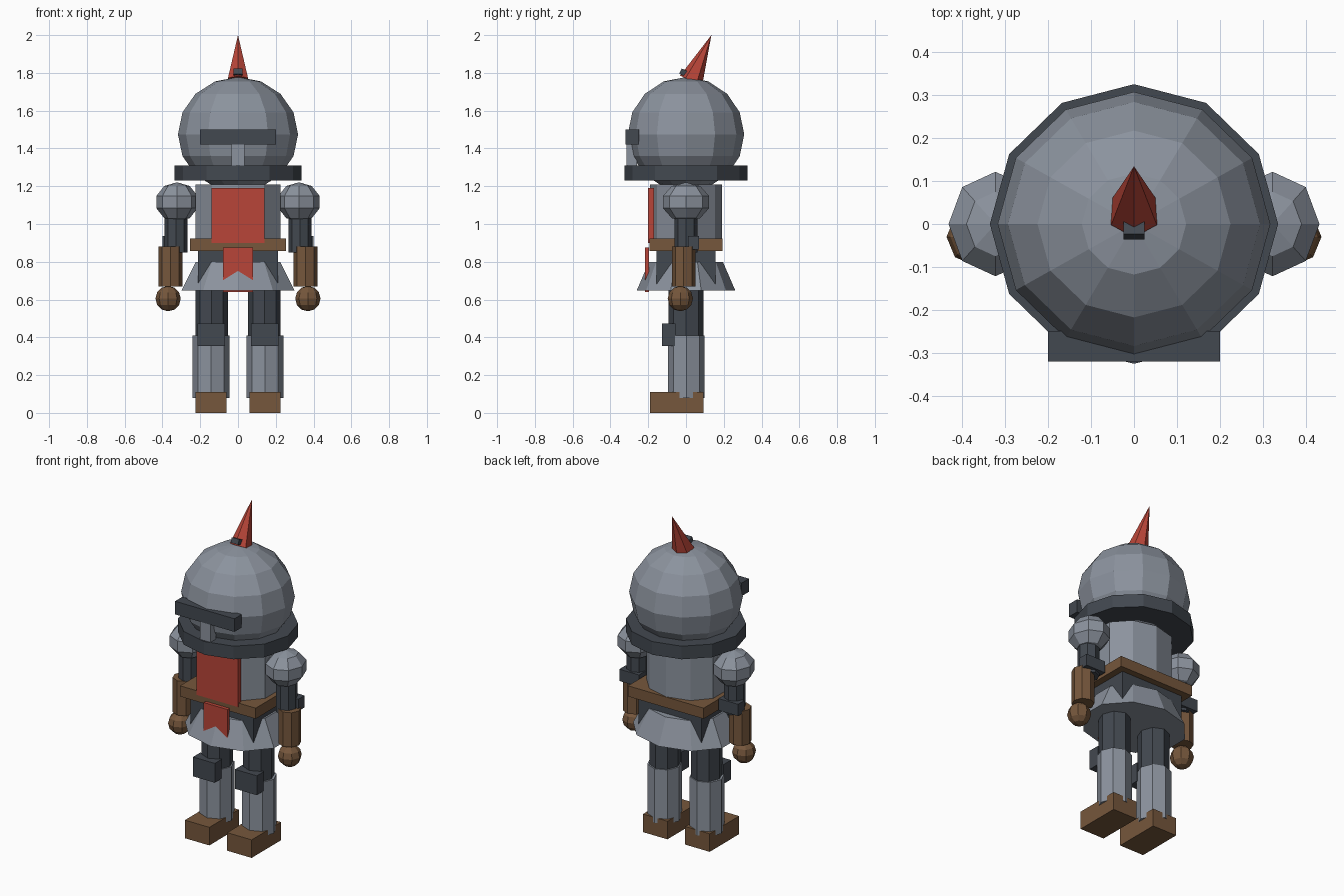
import bpy, math

if "Cube" in bpy.data.objects:
    bpy.data.objects.remove(bpy.data.objects["Cube"])


def material(name, r, g, b):
    m = bpy.data.materials.new(name)
    m.diffuse_color = (r, g, b, 1)
    m.use_nodes = True
    m.node_tree.nodes["Principled BSDF"].inputs["Base Color"].default_value = m.diffuse_color
    return m


STEEL = material("steel", 0.26, 0.29, 0.34)
DARK = material("dark_steel", 0.055, 0.065, 0.08)
RED = material("red_cloth", 0.48, 0.06, 0.04)
LEATHER = material("brown_leather", 0.18, 0.095, 0.045)


def finish(name, mat, scale):
    o = bpy.context.object
    o.name = name
    o.scale = scale
    o.data.materials.append(mat)
    return o


def box(name, mat, x, y, z):
    """Box from (min, max) ranges on each axis."""
    bpy.ops.mesh.primitive_cube_add(size=1, location=[sum(r) / 2 for r in (x, y, z)])
    return finish(name, mat, [r[1] - r[0] for r in (x, y, z)])


def frustum(name, mat, sides, x, y, z, bottom, top=None, squash=(1, 1)):
    """Upright prism, or tapered when top differs from bottom."""
    bpy.ops.mesh.primitive_cone_add(vertices=sides, radius1=bottom,
                                    radius2=bottom if top is None else top,
                                    depth=z[1] - z[0], location=(x, y, sum(z) / 2))
    return finish(name, mat, (*squash, 1))


def ball(name, mat, segments, rings, centre, radii):
    bpy.ops.mesh.primitive_uv_sphere_add(segments=segments, ring_count=rings,
                                         radius=1, location=centre)
    return finish(name, mat, radii)


# Helmet, rim, visor and nose guard
ball("helmet", STEEL, 12, 8, (0, 0, 1.475), (0.318, 0.308, 0.303))
frustum("helmet_rim", DARK, 12, 0, 0, (1.23, 1.31), 0.336, squash=(1, 0.97))
box("visor", DARK, (-0.2, 0.2), (-0.32, -0.25), (1.42, 1.50))
box("nose_guard", STEEL, (-0.035, 0.035), (-0.315, -0.26), (1.28, 1.43))

# Plume leaning backwards, with its small holder
tilt = math.radians(24)
length = 0.264
bpy.ops.mesh.primitive_cone_add(
    vertices=6, radius1=0.064, radius2=0, depth=length, rotation=(-tilt, 0, 0),
    location=(0, 0.027 + math.sin(tilt) * length / 2, 1.759 + math.cos(tilt) * length / 2))
finish("plume", RED, (0.96, 1, 1))
holder = box("plume_holder", DARK, (-0.025, 0.025), (-0.031, 0.002), (1.787, 1.818))
holder.rotation_euler.x = -tilt

# Torso and tabard
frustum("torso", STEEL, 10, 0, 0, (0.88, 1.21), 0.236, squash=(1, 0.81))
box("chest_cloth", RED, (-0.14, 0.14), (-0.2, -0.17), (0.9, 1.19))
box("belt", LEATHER, (-0.255, 0.255), (-0.194, 0.194), (0.857, 0.922))
box("hips", DARK, (-0.213, 0.213), (-0.155, 0.155), (0.66, 0.88))
frustum("skirt", STEEL, 10, 0, 0, (0.647, 0.80), 0.315, 0.235, squash=(1, 0.83))
skirt = bpy.context.object
box("front_flap", RED, (-0.08, 0.08), (-0.216, -0.195), (0.64, 0.875))

for side, s in (("left", 1), ("right", -1)):
    def span(a, b):
        return (min(a * s, b * s), max(a * s, b * s))

    # Arms
    ball(side + "_pauldron", STEEL, 8, 5, (0.323 * s, 0, 1.116), (0.115, 0.128, 0.105))
    frustum(side + "_upper_arm", DARK, 8, 0.328 * s, 0, (0.85, 1.06), 0.06)
    box(side + "_elbow_guard", DARK, span(0.268, 0.40), (0.01, 0.07), (0.865, 0.937))
    frustum(side + "_forearm", LEATHER, 8, 0.357 * s, -0.012, (0.67, 0.88), 0.063)
    ball(side + "_hand", LEATHER, 8, 6, (0.37 * s, -0.03, 0.605), (0.067, 0.067, 0.067))

    # Legs
    frustum(side + "_thigh", DARK, 8, 0.14 * s, 0, (0.40, 0.72), 0.086, squash=(1, 1.08))
    frustum(side + "_greave", STEEL, 8, 0.143 * s, 0.002, (0.08, 0.41), 0.097)
    box(side + "_knee_guard", DARK, span(0.068, 0.215), (-0.126, -0.055), (0.355, 0.473))
    box(side + "_boot", LEATHER, span(0.06, 0.225), (-0.19, 0.093), (0, 0.11))
